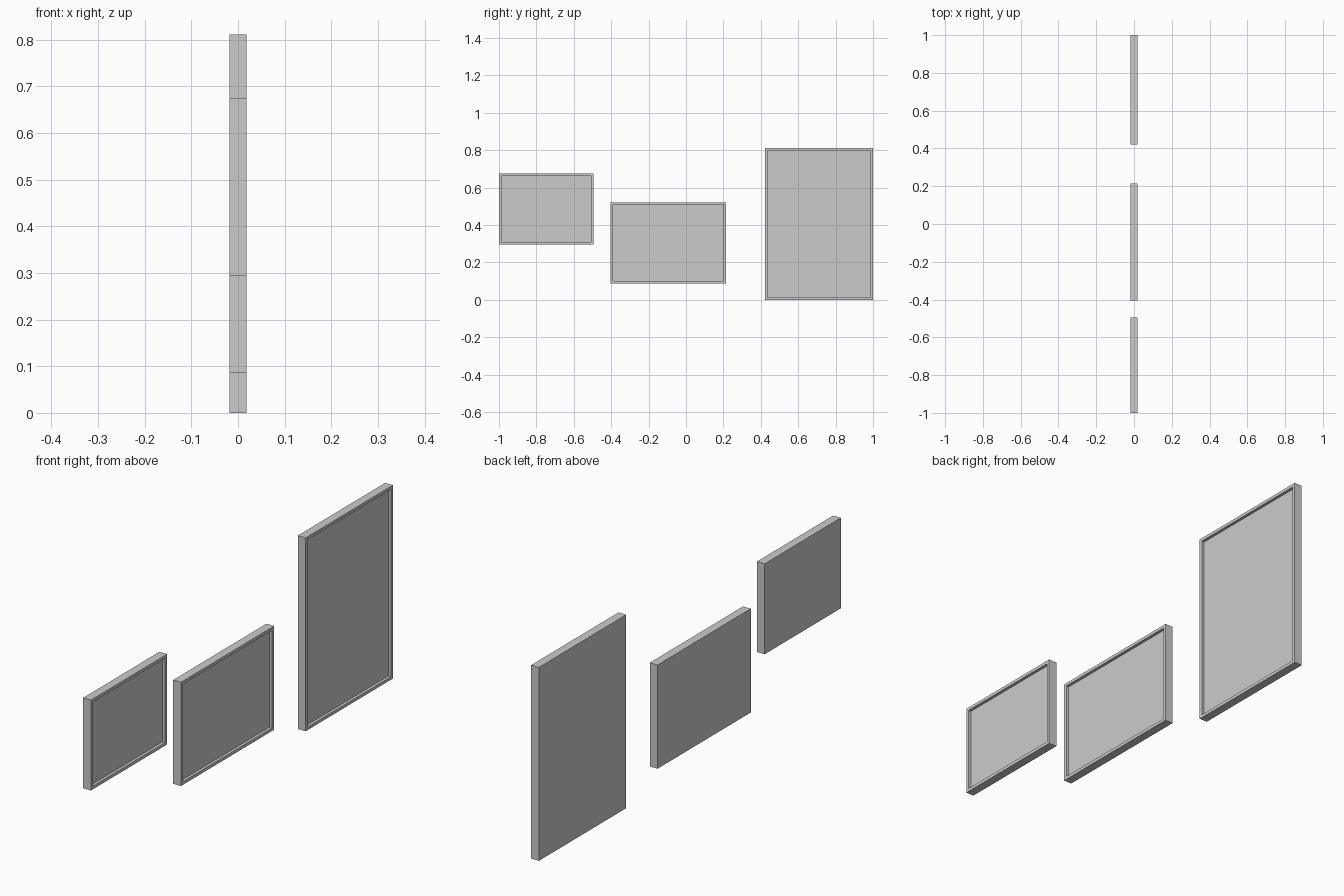
import bpy, bmesh
from mathutils import Vector

if "Cube" in bpy.data.objects:
    bpy.data.objects.remove(bpy.data.objects["Cube"])

HALF_DEPTH = 0.018   # half thickness along x
BORDER = 0.013       # visible frame width
RECESS = 0.012       # how far the picture sits behind the frame


def picture_frame(name, y0, y1, z0, z1):
    bm = bmesh.new()
    bmesh.ops.create_cube(bm, size=1)
    bmesh.ops.scale(bm, vec=(2 * HALF_DEPTH, y1 - y0, z1 - z0), verts=bm.verts)
    bm.normal_update()
    # frame border on the +x face
    front = max(bm.faces, key=lambda f: f.normal.x)
    bmesh.ops.inset_region(bm, faces=[front], thickness=BORDER, use_even_offset=True)
    # sunken picture panel
    panel = bmesh.ops.extrude_discrete_faces(bm, faces=[front])["faces"][0]
    bmesh.ops.translate(bm, vec=(-RECESS, 0, 0), verts=panel.verts)
    bmesh.ops.recalc_face_normals(bm, faces=bm.faces)
    mesh = bpy.data.meshes.new(name)
    bm.to_mesh(mesh)
    bm.free()
    obj = bpy.data.objects.new(name, mesh)
    obj.location = Vector((0, (y0 + y1) / 2, (z0 + z1) / 2))
    bpy.context.collection.objects.link(obj)


# three wall frames in a row along y
picture_frame("small_frame", -1.0, -0.495, 0.295, 0.674)
picture_frame("middle_frame", -0.404, 0.214, 0.086, 0.521)
picture_frame("large_frame", 0.422, 1.0, 0.0, 0.811)
